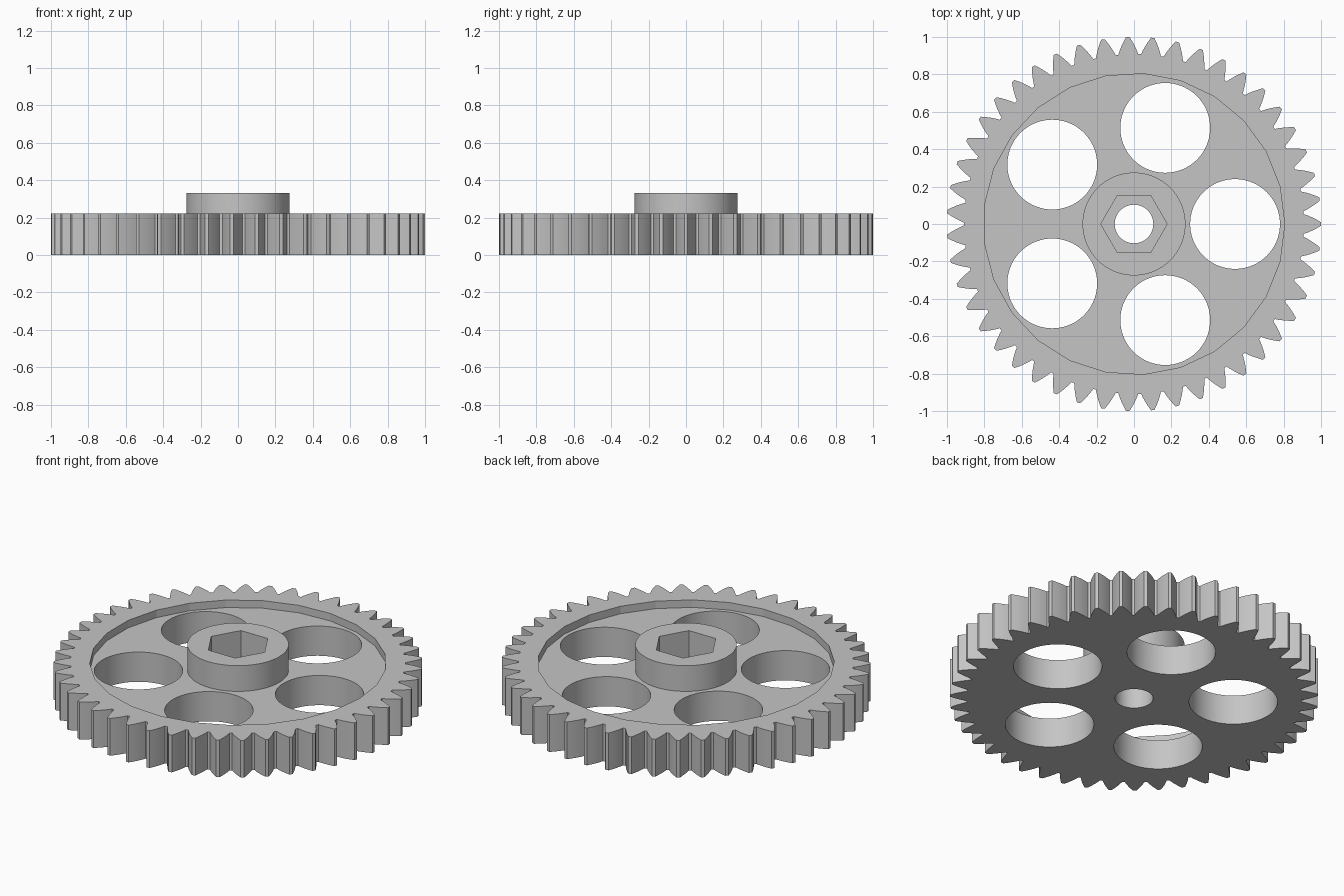
import bpy, bmesh, math

if "Cube" in bpy.data.objects:
    bpy.data.objects.remove(bpy.data.objects["Cube"])

TEETH = 47
THICK, FLOOR, HUB_TOP, NUT_Z = 0.223, 0.178, 0.332, 0.133

grey = bpy.data.materials.new("plain_grey")
grey.diffuse_color = (0.56, 0.56, 0.56, 1)
grey.use_nodes = True
grey.node_tree.nodes["Principled BSDF"].inputs["Base Color"].default_value = grey.diffuse_color


def prism(name, points, z0, z1):
    """Extrude a closed outline from z0 to z1."""
    bm = bmesh.new()
    face = bm.faces.new([bm.verts.new((x, y, z0)) for x, y in points])
    top = bmesh.ops.extrude_face_region(bm, geom=[face])["geom"]
    for v in top:
        if isinstance(v, bmesh.types.BMVert):
            v.co.z = z1
    bmesh.ops.recalc_face_normals(bm, faces=bm.faces)
    mesh = bpy.data.meshes.new(name)
    bm.to_mesh(mesh)
    bm.free()
    mesh.materials.append(grey)
    obj = bpy.data.objects.new(name, mesh)
    bpy.context.collection.objects.link(obj)
    return obj


def circle(r, n, cx=0.0, cy=0.0):
    return [(cx + r * math.cos(math.tau * i / n),
             cy + r * math.sin(math.tau * i / n)) for i in range(n)]


def gear_outline():
    """Involute teeth with a 28 degree pressure angle."""
    module = 1 / (TEETH / 2 + 1)
    pitch_r = module * TEETH / 2
    root_r = pitch_r - 1.25 * module
    alpha = math.radians(28)
    base_r = pitch_r * math.cos(alpha)

    def half_angle(r):
        a = math.acos(base_r / r)
        return (math.pi / (2 * TEETH) + math.tan(alpha) - alpha
                - math.tan(a) + a)

    radii = [root_r + (1 - root_r) * i / 4 for i in range(5)]
    flank = [(r, -half_angle(r)) for r in radii]
    flank += [(r, -a) for r, a in reversed(flank)]
    pts = []
    for t in range(TEETH):
        mid = math.tau * t / TEETH
        pts += [(r * math.cos(mid + a), r * math.sin(mid + a)) for r, a in flank]
    return pts


def combine(target, tool, operation):
    mod = target.modifiers.new(tool.name, "BOOLEAN")
    mod.operation, mod.object, mod.solver = operation, tool, "EXACT"
    bpy.context.view_layer.objects.active = target
    bpy.ops.object.modifier_apply(modifier=mod.name)
    bpy.data.objects.remove(tool)


# Toothed disc with a shallow faceted recess in its upper face
gear = prism("gear_wheel", gear_outline(), 0, THICK)
combine(gear, prism("recess", circle(0.805, 25), FLOOR, 0.5), "DIFFERENCE")

# Raised hub
combine(gear, prism("hub", circle(0.275, 72), 0.1, HUB_TOP), "UNION")

# Five round lightening holes
for k in range(5):
    a = math.tau * k / 5
    hole = circle(0.24, 72, 0.54 * math.cos(a), 0.54 * math.sin(a))
    combine(gear, prism("round_hole", hole, -0.2, 0.6), "DIFFERENCE")

# Shaft bore and hexagonal nut pocket
combine(gear, prism("bore", circle(0.103, 48), -0.2, 0.6), "DIFFERENCE")
combine(gear, prism("nut_pocket", circle(0.177, 6), NUT_Z, 0.6), "DIFFERENCE")

# Smooth round walls, crisp teeth and facets
bpy.ops.object.select_all(action="DESELECT")
gear.select_set(True)
bpy.context.view_layer.objects.active = gear
bpy.ops.object.shade_smooth_by_angle(angle=math.radians(10))
